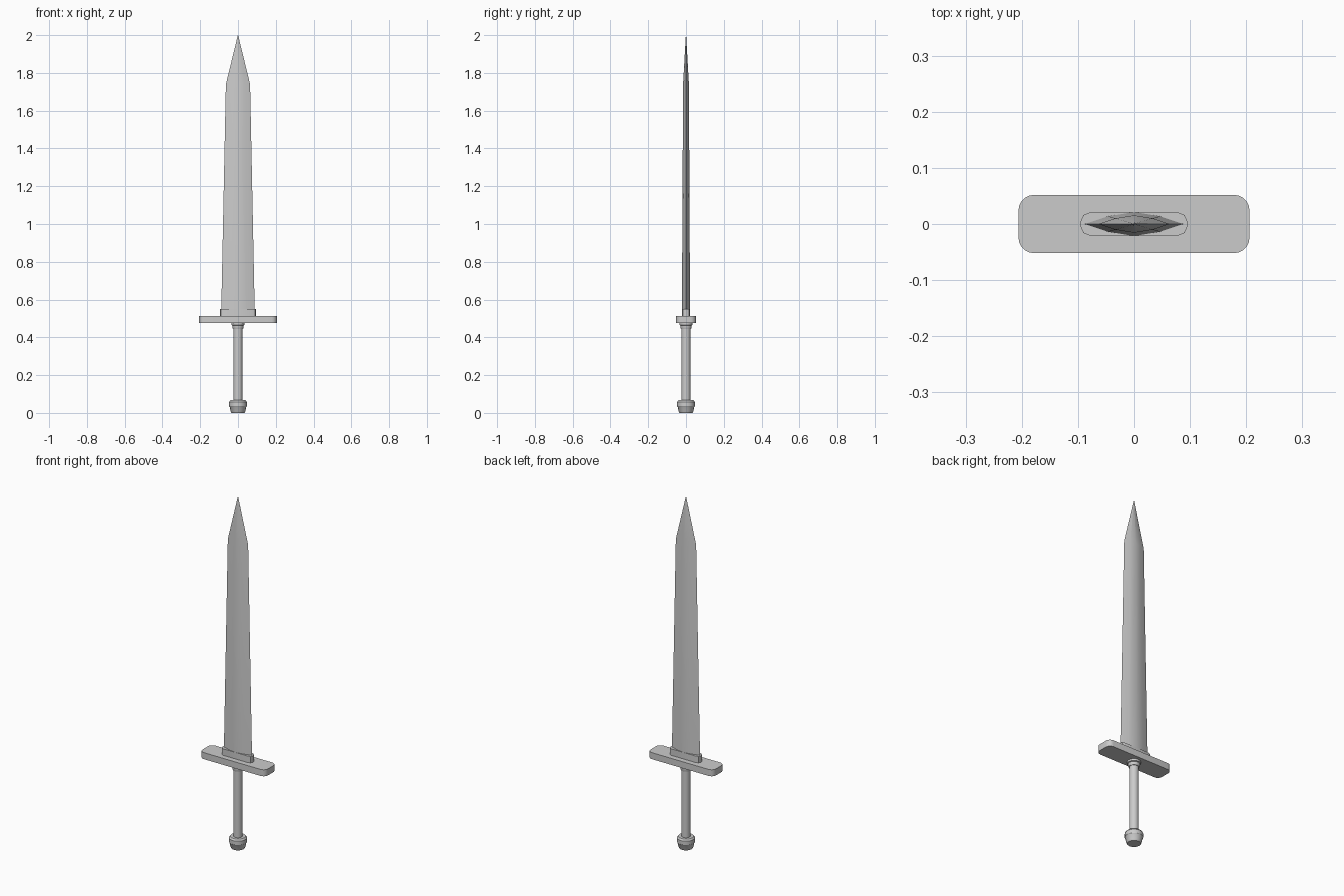
import bpy, bmesh
from math import sin, cos, pi, radians

if "Cube" in bpy.data.objects:
    bpy.data.objects.remove(bpy.data.objects["Cube"])


def loft(name, rings):
    """Skin a stack of equal-length point rings and cap both ends."""
    bm = bmesh.new()
    loops = [[bm.verts.new(p) for p in ring] for ring in rings]
    for a, b in zip(loops, loops[1:]):
        for i in range(len(a)):
            j = (i + 1) % len(a)
            bm.faces.new((a[i], a[j], b[j], b[i]))
    bm.faces.new(loops[0][::-1])
    bm.faces.new(loops[-1])
    bmesh.ops.remove_doubles(bm, verts=bm.verts, dist=1e-5)
    bmesh.ops.recalc_face_normals(bm, faces=bm.faces)
    mesh = bpy.data.meshes.new(name)
    bm.to_mesh(mesh)
    bm.free()
    ob = bpy.data.objects.new(name, mesh)
    bpy.context.collection.objects.link(ob)
    bpy.ops.object.select_all(action='DESELECT')
    ob.select_set(True)
    bpy.context.view_layer.objects.active = ob
    bpy.ops.object.shade_smooth_by_angle(angle=radians(30))
    return ob


def lathe(name, profile, sides=16):
    """Turned part from (radius, z) points."""
    return loft(name, [[(r * cos(2 * pi * i / sides), r * sin(2 * pi * i / sides), z)
                        for i in range(sides)] for r, z in profile])


def rounded_slab(name, hx, hy, radius, z0, z1, steps):
    """Plate with rounded corners in plan."""
    outline = []
    for q, (sx, sy) in enumerate([(1, 1), (-1, 1), (-1, -1), (1, -1)]):
        for k in range(steps + 1):
            a = (q + k / steps) * pi / 2
            outline.append((sx * (hx - radius) + radius * cos(a),
                            sy * (hy - radius) + radius * sin(a)))
    return loft(name, [[(x, y, z) for x, y in outline] for z in (z0, z1)])


# Blade: faceted lens section, tapering to a short point
section = [(1, 0), (.52, .65), (0, 1), (-.52, .65),
           (-1, 0), (-.52, -.65), (0, -1), (.52, -.65)]
stations = [(.089, .0215, .513), (.064, .0155, 1.74), (.0007, .0007, 2.0)]
loft("blade", [[(x * w, y * t, z) for x, y in section] for w, t, z in stations])

# Guard and the blade collar on top of it
rounded_slab("guard", .206, .052, .028, .476, .513, 5)
rounded_slab("blade_collar", .096, .0215, .019, .513, .55, 2)

# Grip, stepped ferrule and pommel
lathe("grip", [(.024, .06), (.024, .46)])
lathe("ferrule", [(.027, .445), (.030, .455), (.030, .463),
                  (.035, .465), (.035, .476)])
lathe("pommel", [(.034, 0), (.039, .008), (.044, .032), (.047, .036),
                 (.047, .058), (.040, .067), (.024, .067)])
